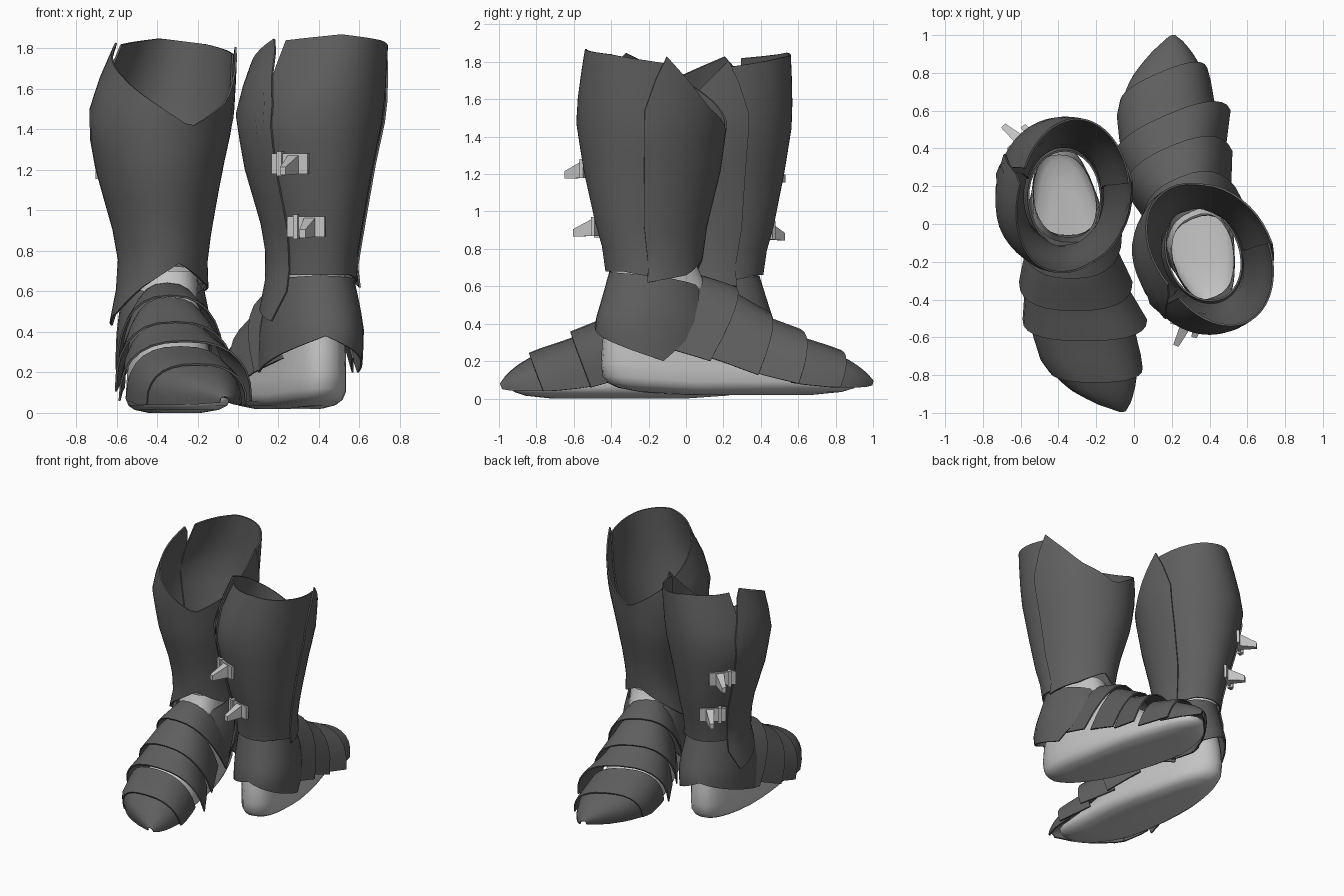
import bpy, bmesh, math
from mathutils import Matrix, Vector

cube = bpy.data.objects.get("Cube")
if cube:
    bpy.data.objects.remove(cube, do_unlink=True)


def material(name, value):
    m = bpy.data.materials.new(name)
    m.use_nodes = True
    colour = (value, value, value, 1)
    m.diffuse_color = colour
    m.node_tree.nodes["Principled BSDF"].inputs["Base Color"].default_value = colour
    return m


DARK = material("dark plate", 0.115)
LIGHT = material("pale lining", 0.55)


def lerp(table, t):
    """Interpolate the rows of a table keyed on its first column."""
    table = sorted(table)
    if t <= table[0][0]:
        return table[0][1:]
    for a, b in zip(table, table[1:]):
        if t <= b[0]:
            k = (t - a[0]) / (b[0] - a[0])
            return [p + (q - p) * k for p, q in zip(a[1:], b[1:])]
    return table[-1][1:]


def finish(name, bm, mat, place, sharp=35):
    bmesh.ops.recalc_face_normals(bm, faces=bm.faces)
    mesh = bpy.data.meshes.new(name)
    bm.to_mesh(mesh)
    bm.free()
    mesh.materials.append(mat)
    mesh.transform(place)
    if place.determinant() < 0:
        mesh.flip_normals()
    mesh.shade_smooth()
    mesh.set_sharp_from_angle(angle=math.radians(sharp))
    obj = bpy.data.objects.new(name, mesh)
    bpy.context.collection.objects.link(obj)


def loft(name, rows, mat, place, closed=False):
    """Skin rows of points; closed rings get a floor, open ones a thickness."""
    bm = bmesh.new()
    grid = [[bm.verts.new(p) for p in row] for row in rows]
    n = len(grid[0])
    for a, b in zip(grid, grid[1:]):
        for i in range(n if closed else n - 1):
            j = (i + 1) % n
            bm.faces.new((a[i], a[j], b[j], b[i]))
    if closed:
        bm.faces.new(grid[0])
    else:
        bmesh.ops.recalc_face_normals(bm, faces=bm.faces)
        bmesh.ops.solidify(bm, geom=bm.faces[:], thickness=0.01)
    finish(name, bm, mat, place, 120 if closed else 35)


# Cross-sections: height, centre x, centre y, radius x, radius y
SHAFT = [(0.4, -0.38, 0.15, 0.25, 0.3), (0.58, -0.375, 0.15, 0.22, 0.28),
         (0.7, -0.37, 0.15, 0.2, 0.255), (0.9, -0.375, 0.165, 0.23, 0.3),
         (1.2, -0.39, 0.155, 0.3, 0.37), (1.45, -0.385, 0.16, 0.35, 0.405),
         (1.62, -0.355, 0.16, 0.33, 0.41), (1.85, -0.3, 0.16, 0.285, 0.4)]
ANKLE = [(0.18, -0.37, 0.11, 0.225, 0.34), (0.38, -0.365, 0.12, 0.225, 0.35),
         (0.5, -0.365, 0.13, 0.21, 0.3), (0.66, -0.37, 0.15, 0.18, 0.23)]
# Foot: y, top height, left x, right x, bottom height
FOOT = [(-0.08, 0.66, -0.56, -0.14, 0.25), (-0.27, 0.57, -0.58, -0.09, 0.19),
        (-0.45, 0.43, -0.59, -0.03, 0.11), (-0.62, 0.33, -0.57, 0.01, 0.06),
        (-0.8, 0.24, -0.48, 0.02, 0.04), (-0.9, 0.18, -0.36, 0.01, 0.04),
        (-0.96, 0.13, -0.23, -0.01, 0.04), (-0.995, 0.08, -0.09, -0.04, 0.05)]
TURN = 18


def around(profile, angle, z, swell=0.0):
    """Point on a leg section; angle is measured from the toe direction."""
    cx, cy, rx, ry = lerp(profile, z)
    t = math.radians(angle + TURN)
    return Vector((cx + (rx + swell) * math.sin(t), cy - (ry + swell) * math.cos(t), z))


def leg_plate(name, profile, start, end, top, bottom, swell, place, rows=9, cols=30):
    angles = [start + (end - start) * i / cols for i in range(cols + 1)]
    grid = []
    for r in range(rows + 1):
        row = []
        for a in angles:
            lo, hi = lerp(bottom, a)[0], lerp(top, a)[0]
            row.append(around(profile, a, lo + (hi - lo) * r / rows, swell))
        grid.append(row)
    loft(name, grid, DARK, place)


def foot_band(name, back, front, place, wing=0.0, flare=0.04, lean=0.38, steps=4, cols=14):
    grid = []
    for s in range(steps + 1):
        k = s / steps
        y = back + (front - back) * k
        top, left, right, low = lerp(FOOT, y)
        right += wing * k
        mid, half = (left + right) / 2, (right - left) / 2 + flare * (k - 0.5)
        rise = top - low + flare * (k - 0.3)
        row = []
        for i in range(cols + 1):
            t = math.pi * i / cols
            c, h = math.cos(t), max(math.sin(t), 0) ** 0.8
            x = mid + half * math.copysign(abs(c) ** 0.8, c)
            row.append((x, y + lean * rise * (1 - h), low + rise * h))
        grid.append(row)
    loft(name, grid, DARK, place)


def lining(name, place, cols=32):
    # height, heel y, toe y, half width
    levels = [(0.0, 0.22, -0.72, 0.11), (0.015, 0.34, -0.86, 0.18),
              (0.035, 0.39, -0.92, 0.21), (0.07, 0.42, -0.94, 0.225),
              (0.14, 0.43, -0.8, 0.215), (0.26, 0.42, -0.54, 0.2),
              (0.4, 0.39, -0.33, 0.185), (0.55, 0.37, -0.14, 0.175),
              (0.7, 0.365, -0.07, 0.175)]
    rings = []
    for z, heel, toe, half in levels:
        ring = []
        for i in range(cols):
            t = 2 * math.pi * i / cols
            y = (heel + toe) / 2 + (heel - toe) / 2 * math.cos(t)
            axis = -0.37 + 0.13 * (0.15 - y) + 0.2 * max(0, -0.62 - y)
            width = half * (0.97 - 0.22 * y) * math.copysign(abs(math.sin(t)) ** 0.8, math.sin(t))
            ring.append((axis + width, y, z + 0.07 * max(0, y)))
        rings.append(ring)
    loft(name, rings, LIGHT, place, closed=True)


def buckle(name, angle, z, place):
    base = around(SHAFT, angle, z, 0.012)
    out = base - around(SHAFT, angle, z, -0.1)
    out.normalize()
    side = Vector((0, 0, 1)).cross(out)
    frame = Matrix((side, out, (0, 0, 1))).transposed().to_4x4()
    frame.translation = base
    bm = bmesh.new()
    # Flat clasp, a raised frame bar and a drooping tongue
    for size, shift in (((0.19, 0.02, 0.1), (0, 0, 0)),
                        ((0.025, 0.04, 0.12), (0.05, 0.005, 0)),
                        ((0.06, 0.13, 0.1), (-0.02, 0.06, 0))):
        new = bmesh.ops.create_cube(bm, size=1)["verts"]
        for v in new:
            v.co = Vector(a * b + c for a, b, c in zip(v.co, size, shift))
            if v.co.y > 0.1:
                v.co.x *= 0.5
                v.co.z = v.co.z * 0.4 - 0.035
    bm.transform(frame)
    finish(name, bm, LIGHT, place)


def boot(side, place):
    lining(side + "_foot_lining", place)
    # Shin plate with two side peaks and a dipped front
    leg_plate(side + "_shin_plate", SHAFT, -138, 97,
              [(-138, 1.5), (-118, 1.84), (-60, 1.66), (8, 1.41), (45, 1.54),
               (83, 1.82), (97, 1.52)],
              [(-138, 0.58), (-122, 0.43), (-80, 0.5), (-45, 0.62), (4, 0.74),
               (50, 0.64), (97, 0.6)], 0.014, place)
    # Calf plate
    leg_plate(side + "_calf_plate", SHAFT, 80, 232,
              [(80, 1.77), (130, 1.82), (180, 1.85), (232, 1.82)],
              [(80, 0.62), (130, 0.66), (232, 0.66)], 0.0, place)
    # Heel guard, hanging to a point on each side
    leg_plate(side + "_heel_guard", ANKLE, 22, 338,
              [(22, 0.58), (90, 0.64), (180, 0.66), (270, 0.64), (338, 0.58)],
              [(22, 0.5), (85, 0.18), (130, 0.27), (180, 0.36), (230, 0.27),
               (275, 0.18), (338, 0.5)], 0.012, place, rows=5)
    # Overlapping foot bands
    for part, back, front, wing, lean in (("upper_instep_band", -0.06, -0.29, 0, 0.6),
                                          ("lower_instep_band", -0.24, -0.46, 0, 0.45),
                                          ("arch_band", -0.41, -0.62, 0.04, 0.38),
                                          ("ball_band", -0.6, -0.84, 0.01, 0.38)):
        foot_band(side + "_" + part, back, front, place, wing, lean=lean)
    foot_band(side + "_toe_cap", -0.77, -0.995, place, flare=0.0, steps=8)
    buckle(side + "_upper_buckle", 207, 1.21, place)
    buckle(side + "_lower_buckle", 199, 0.9, place)


boot("right", Matrix.Identity(4))
# The other boot is the mirrored twin, turned to point backwards
twin = (Matrix.Translation((0.37, -0.175, 0.02)) @ Matrix.Rotation(math.radians(23.5), 4, "Z")
        @ Matrix.Scale(-1, 4, (0, 1, 0)) @ Matrix.Translation((0.37, -0.15, 0)))
boot("left", twin)
